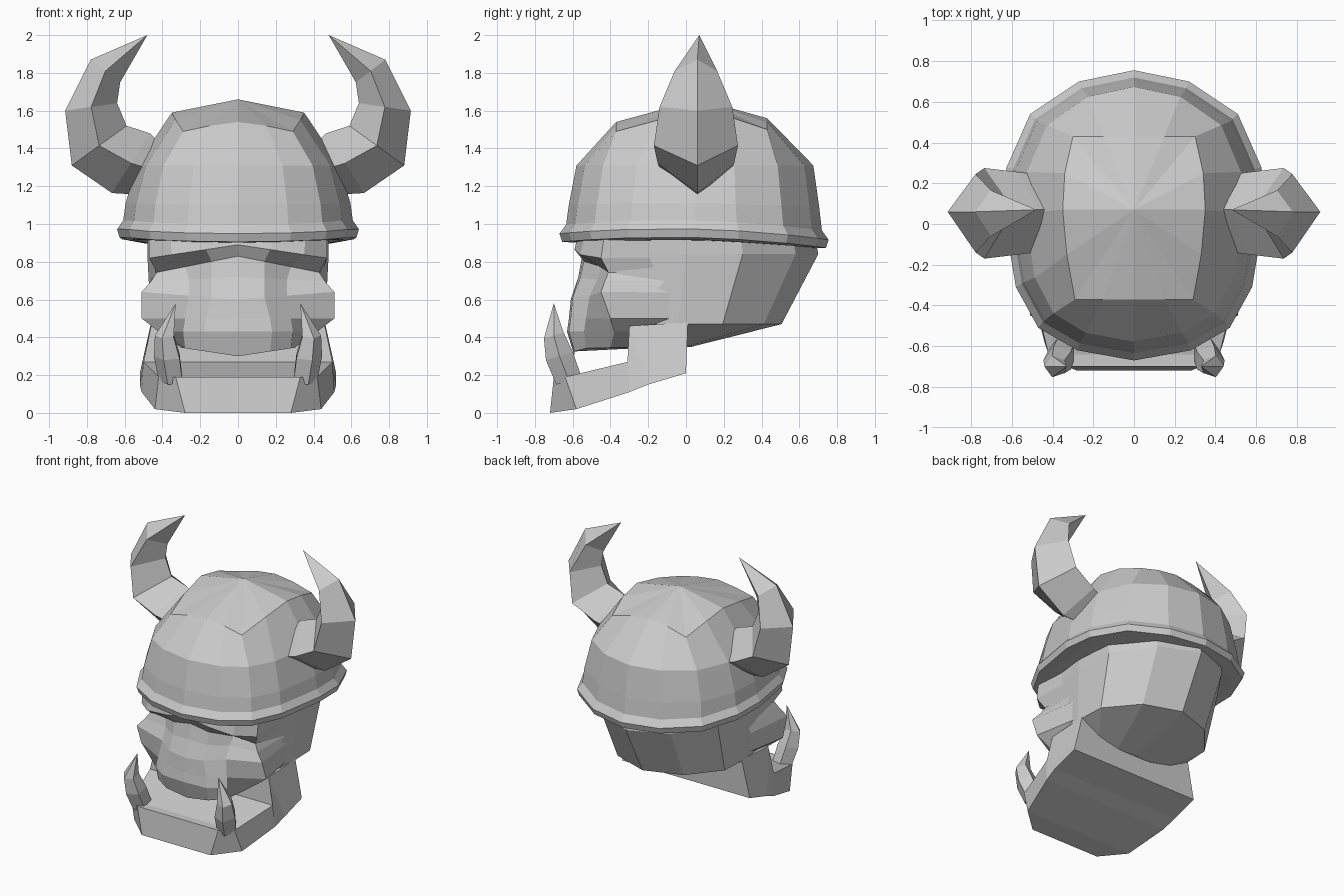
import bpy
import bmesh
import math

if "Cube" in bpy.data.objects:
    bpy.data.objects.remove(bpy.data.objects["Cube"], do_unlink=True)

# One plain grey for the whole bust
grey = bpy.data.materials.new("plain_grey")
grey.use_nodes = True
grey.diffuse_color = (0.6, 0.6, 0.6, 1)
grey.node_tree.nodes["Principled BSDF"].inputs["Base Color"].default_value = grey.diffuse_color


def mirrored(half):
    """Close a half outline, given front to back on +x, into a full ring."""
    other_side = [(-x, y, z) for x, y, z in reversed(half) if x > 0]
    return list(half) + other_side


def loft(name, rings, tip=None):
    """Bridge equal-length rings, close the start, and end in a cap or a tip."""
    bm = bmesh.new()
    loops = [[bm.verts.new(point) for point in ring] for ring in rings]
    count = len(loops[0])
    for low, high in zip(loops, loops[1:]):
        for i in range(count):
            j = (i + 1) % count
            bm.faces.new((low[i], low[j], high[j], high[i]))
    bm.faces.new(list(reversed(loops[0])))
    if tip is None:
        bm.faces.new(loops[-1])
    else:
        point = bm.verts.new(tip)
        for i in range(count):
            bm.faces.new((loops[-1][i], loops[-1][(i + 1) % count], point))
    bmesh.ops.recalc_face_normals(bm, faces=bm.faces)
    mesh = bpy.data.meshes.new(name)
    bm.to_mesh(mesh)
    bm.free()
    mesh.materials.append(grey)
    obj = bpy.data.objects.new(name, mesh)
    bpy.context.scene.collection.objects.link(obj)
    return obj


# Helmet: one outline scaled up the dome, with a flared rim that sags front and back
helmet_outline = [(0, -.67), (.28, -.62), (.47, -.51), (.58, -.31), (.64, .05),
                  (.625, .28), (.51, .54), (.27, .70), (0, .755)]


def helmet_ring(sx, sy, centre, z, sag):
    half = []
    for x, y in helmet_outline:
        ring_y = centre + (y - .04) * sy
        half.append((x * sx, ring_y, z - sag * (ring_y + .1) ** 2))
    return mirrored(half)


# The crown is a squarish patch whose corners droop
crown = [(0, -.37, 1.54), (.15, -.37, 1.52), (.29, -.37, 1.49), (.33, -.15, 1.55),
         (.35, .07, 1.59), (.34, .25, 1.56), (.3, .43, 1.5), (.15, .43, 1.54), (0, .43, 1.56)]

loft("helmet", [
    helmet_ring(.88, .88, .04, .92, .08),
    helmet_ring(.98, .98, .04, .93, .08),
    helmet_ring(1, 1, .04, .975, .08),
    helmet_ring(.95, .95, .04, 1.02, .08),
    helmet_ring(.93, .93, .04, 1.11, .03),
    helmet_ring(.84, .88, .045, 1.31, 0),
    mirrored(crown),
], tip=(0, .07, 1.66))

# Skull: tapers in towards the nape and slopes down to the throat
skull_outline = [(0, -.4), (.44, -.38), (.48, 0), (.47, .3), (.28, .58), (0, .7)]


def skull_ring(sx, sy, shift, z):
    return mirrored([(x * sx, y * sy + shift, z) for x, y in skull_outline])


loft("skull", [
    skull_ring(.5, .3, -.18, .35),
    skull_ring(.96, .78, -.04, .47),
    skull_ring(1, 1, 0, .84),
    skull_ring(1, .96, 0, 1),
])

# Face: height and outward droop of each row, then its bridge, nose edge,
# inner eye, cheek and temple points
face_rows = [
    (.96, 0, [(0, -.57), (.2, -.57), (.36, -.53), (.47, -.43), (.45, 0)]),
    (.89, .15, [(0, -.58), (.17, -.59), (.35, -.56), (.47, -.45), (.45, 0)]),
    (.83, .2, [(0, -.55), (.14, -.54), (.28, -.45), (.43, -.41), (.45, 0)]),
    (.72, .05, [(0, -.57), (.14, -.56), (.26, -.47), (.46, -.43), (.46, 0)]),
    (.60, -.08, [(0, -.61), (.14, -.60), (.26, -.51), (.51, -.45), (.45, 0)]),
    (.50, 0, [(0, -.62), (.17, -.61), (.28, -.53), (.51, -.40), (.44, 0)]),
    (.43, 0, [(0, -.63), (.18, -.62), (.29, -.54), (.42, -.38), (.40, -.1)]),
    (.30, -.15, [(0, -.59), (.17, -.59), (.28, -.53), (.30, -.40), (.30, -.2)]),
]
loft("face", [mirrored([(x, y, z - droop * x) for x, y in row])
              for z, droop, row in face_rows])

# Jaw: sections from chin to hinge, each a lower and an upper corner
jaw_sections = [
    ((.28, -.72, 0), (.33, -.70, .19)),
    ((.44, -.58, .02), (.42, -.64, .19)),
    ((.51, -.3, .11), (.50, -.31, .27)),
    ((.52, -.2, .15), (.46, -.30, .46)),
    ((.52, 0, .21), (.46, .01, .48)),
]
loft("jaw", [mirrored(section) for section in jaw_sections])

# Horns: diamond sections, each an outer and inner edge with a half depth
horn_sections = [
    ((.45, 1.15), (.38, 1.4), .18),
    ((.667, 1.164), (.466, 1.48), .2),
    ((.88, 1.31), (.59, 1.52), .22),
    ((.915, 1.6), (.64, 1.64), .19),
    ((.78, 1.87), (.624, 1.75), .11),
]
# Tusks: five-sided sections, each a centre and a radius
tusk_sections = [
    ((.35, -.62, .17), .07),
    ((.37, -.67, .3), .075),
    ((.385, -.70, .41), .055),
]
for side, label in ((1, "left"), (-1, "right")):
    rings = []
    for (ox, oz), (ix, iz), depth in horn_sections:
        mx, mz = (ox + ix) / 2, (oz + iz) / 2
        rings.append([(side * ox, .06, oz), (side * mx, .05 - depth, mz),
                      (side * ix, .07, iz), (side * mx, .055 + depth, mz)])
    loft(label + "_horn", rings, tip=(side * .48, .07, 2))

    rings = []
    for (x, y, z), radius in tusk_sections:
        ring = []
        for step in range(5):
            angle = math.tau * step / 5
            ring.append((side * (x + radius * math.cos(angle)),
                         y + radius * math.sin(angle),
                         z + .3 * radius * math.sin(angle)))
        rings.append(ring)
    loft(label + "_tusk", rings, tip=(side * .33, -.70, .58))
